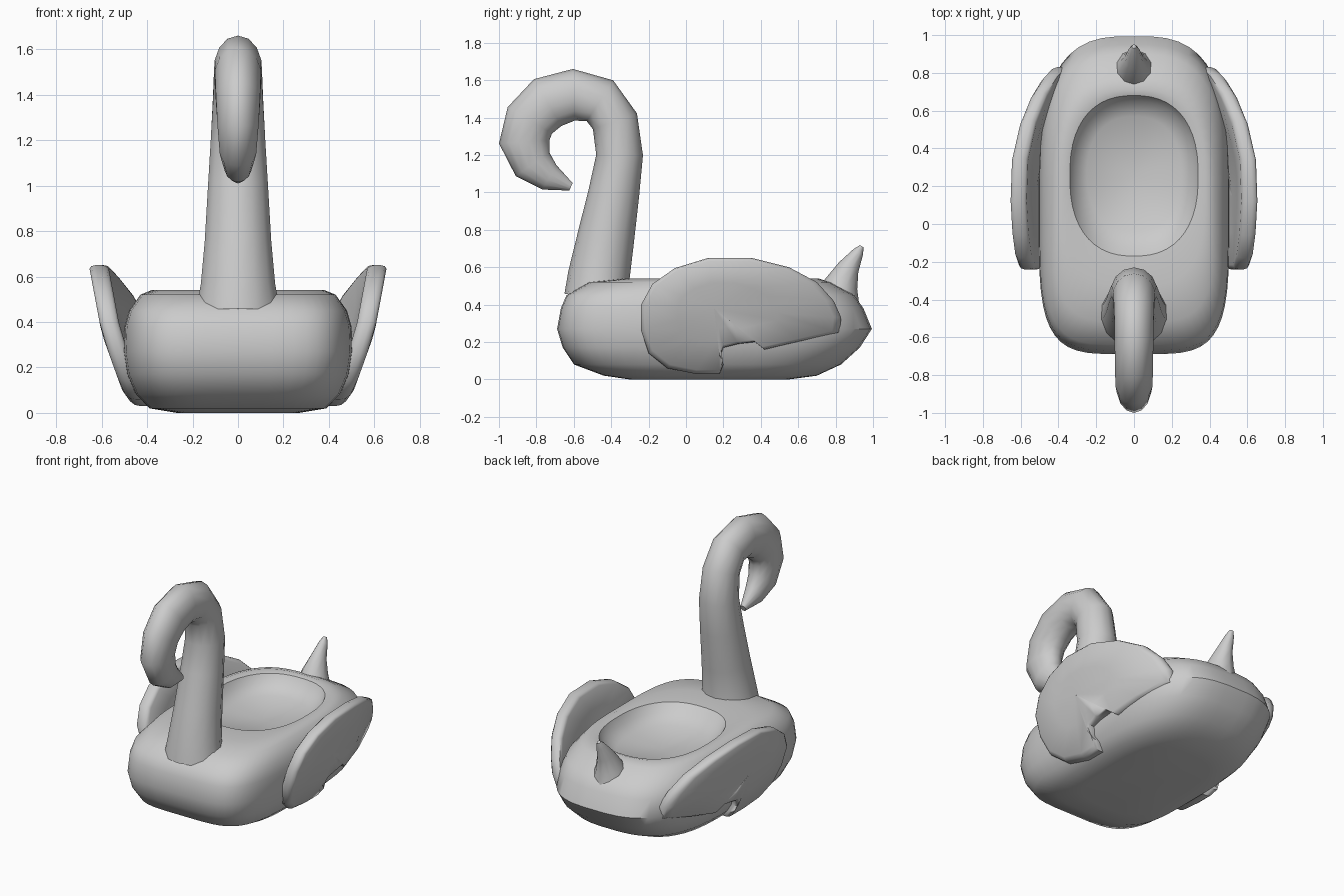
import bpy, math
from mathutils import Vector

if "Cube" in bpy.data.objects:
    bpy.data.objects.remove(bpy.data.objects["Cube"])


def make_object(name, verts, faces, angle=40):
    mesh = bpy.data.meshes.new(name)
    mesh.from_pydata(verts, [], faces)
    mesh.validate()
    obj = bpy.data.objects.new(name, mesh)
    bpy.context.collection.objects.link(obj)
    bpy.ops.object.select_all(action='DESELECT')
    obj.select_set(True)
    bpy.context.view_layer.objects.active = obj
    bpy.ops.object.mode_set(mode='EDIT')
    bpy.ops.mesh.select_all(action='SELECT')
    bpy.ops.mesh.normals_make_consistent(inside=False)
    bpy.ops.object.mode_set(mode='OBJECT')
    bpy.ops.object.shade_smooth_by_angle(angle=math.radians(angle))
    return obj


def loft(name, rings, start, end, angle=40):
    """Skin equal-sized rings and close both ends with a centre point."""
    n = len(rings[0])
    verts = [v for ring in rings for v in ring] + [start, end]
    faces = []
    last = (len(rings) - 1) * n
    for i in range(n):
        j = (i + 1) % n
        for k in range(0, last, n):
            faces.append((k + i, k + j, k + n + j, k + n + i))
        faces.append((len(verts) - 2, j, i))
        faces.append((len(verts) - 1, last + i, last + j))
    return make_object(name, verts, faces, angle)


def outline(half_x, y0, y1, z, n_front, n_back, count=48):
    """Rounded rectangle ring with separate front and back roundness."""
    ring = []
    for i in range(count):
        t = 2 * math.pi * (i + 0.5) / count
        c, s = math.cos(t), math.sin(t)
        p = 2 / (n_back if s > 0 else n_front)
        x = half_x * math.copysign(abs(c) ** p, c)
        y = (y0 + y1) / 2 + (y1 - y0) / 2 * math.copysign(abs(s) ** p, s)
        ring.append((x, y, z))
    return ring


def tube(name, stations, sides=14):
    """Tube in the x = 0 plane; stations are (y, z, radius in plane, radius in x)."""
    pts = [Vector((0, s[0], s[1])) for s in stations]
    rings = []
    for i, (y, z, r, rx) in enumerate(stations):
        d = (pts[min(i + 1, len(pts) - 1)] - pts[max(i - 1, 0)]).normalized()
        side = Vector((0, -d.z, d.y))
        ring = []
        for k in range(sides):
            a = 2 * math.pi * k / sides
            ring.append(pts[i] + side * r * math.cos(a) + Vector((rx * math.sin(a), 0, 0)))
        rings.append(ring)
    return loft(name, rings, pts[0], pts[-1])


# Inflated body with a sunken seat: half width, front y, back y, z, roundness
body_rings = [
    (0.27, -0.30, 0.55, 0.00, 3.5, 3),
    (0.39, -0.44, 0.70, 0.02, 4, 3),
    (0.45, -0.60, 0.83, 0.08, 4.5, 3),
    (0.49, -0.66, 0.93, 0.17, 4.5, 3),
    (0.505, -0.69, 0.995, 0.27, 4.5, 3),
    (0.50, -0.67, 0.95, 0.38, 4.5, 3),
    (0.48, -0.64, 0.90, 0.45, 4.5, 3),
    (0.43, -0.52, 0.77, 0.52, 4, 3),
    (0.38, -0.33, 0.71, 0.54, 3, 2.8),
    (0.34, -0.17, 0.68, 0.53, 2.4, 2.4),
    (0.315, -0.12, 0.65, 0.48, 2.4, 2.4),
    (0.25, -0.04, 0.57, 0.43, 2.3, 2.3),
]
loft("body", [outline(*r) for r in body_rings], (0, 0.15, 0), (0, 0.26, 0.41))

# Neck curling forward into the head
tube("neck_and_head", [
    (-0.47, 0.45, 0.18, 0.19), (-0.465, 0.56, 0.165, 0.168),
    (-0.43, 0.75, 0.153, 0.15), (-0.385, 1.00, 0.136, 0.135),
    (-0.355, 1.20, 0.125, 0.123), (-0.38, 1.38, 0.125, 0.113),
    (-0.46, 1.49, 0.13, 0.108), (-0.60, 1.522, 0.138, 0.105),
    (-0.74, 1.48, 0.145, 0.104), (-0.835, 1.385, 0.138, 0.10),
    (-0.865, 1.27, 0.135, 0.093), (-0.82, 1.15, 0.11, 0.082),
    (-0.73, 1.08, 0.075, 0.06), (-0.615, 1.03, 0.022, 0.02),
])

# Pointed tail
tube("tail", [
    (0.81, 0.42, 0.12, 0.12), (0.83, 0.51, 0.09, 0.085),
    (0.87, 0.60, 0.058, 0.05), (0.92, 0.68, 0.03, 0.028),
    (0.94, 0.712, 0.012, 0.012),
], 10)

# Wings: curved padded plates leaning outward
wing_outline = [
    (-0.24, 0.40), (-0.18, 0.51), (-0.06, 0.595), (0.12, 0.65), (0.35, 0.65),
    (0.55, 0.60), (0.70, 0.52), (0.79, 0.42), (0.83, 0.33), (0.82, 0.25),
    (0.62, 0.205), (0.42, 0.16), (0.37, 0.20), (0.28, 0.19), (0.20, 0.17),
    (0.18, 0.12), (0.20, 0.08), (0.18, 0.03), (0.05, 0.03), (-0.10, 0.06),
    (-0.20, 0.14), (-0.24, 0.26),
]
wing_lean = [(0.03, 0.46), (0.10, 0.51), (0.35, 0.60), (0.66, 0.658)]


def wing_point(y, z, depth, side):
    for (z0, x0), (z1, x1) in zip(wing_lean, wing_lean[1:]):
        if z <= z1:
            x = x0 + (x1 - x0) * (z - z0) / (z1 - z0)
            break
    x -= 0.16 * (max(0, y - 0.2) / 0.64) ** 2
    return (side * (x - 0.085 * depth), y, z)


cy, cz = 0.15, 0.38
wing_rings = [(0.5, 0), (0.94, 0), (0.985, 0.12), (1, 0.35),
              (1, 0.65), (0.985, 0.88), (0.94, 1), (0.5, 1)]
for label, side in (("right_wing", 1), ("left_wing", -1)):
    rings = [[wing_point(cy + (y - cy) * s, cz + (z - cz) * s, d, side)
              for y, z in wing_outline] for s, d in wing_rings]
    loft(label, rings, wing_point(cy, cz, 0, side), wing_point(cy, cz, 1, side), 50)
